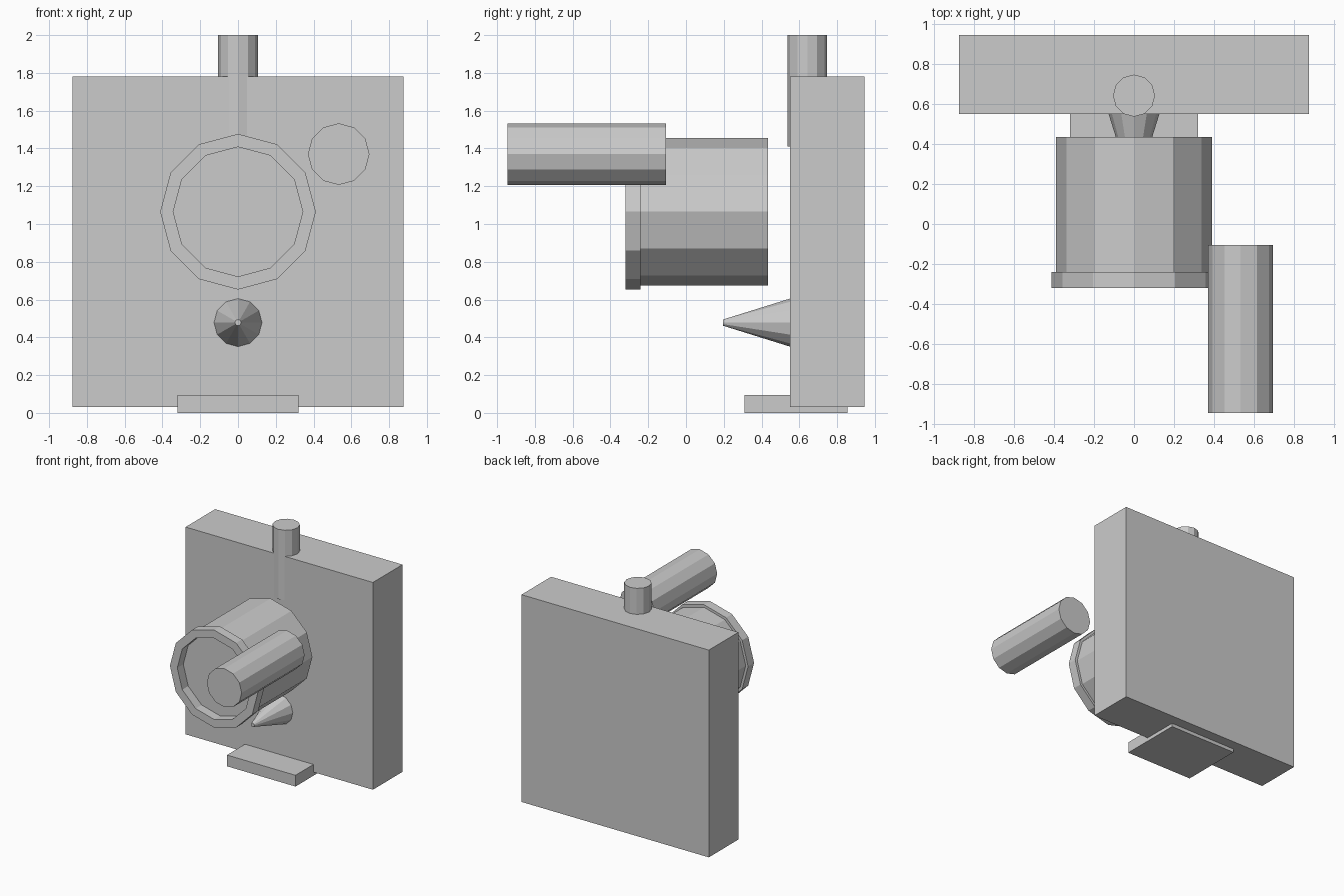
import bpy, math
from mathutils import Matrix

if "Cube" in bpy.data.objects:
    bpy.data.objects.remove(bpy.data.objects["Cube"])

# single plain colour
grey = bpy.data.materials.new("plain_grey")
grey.diffuse_color = (0.6, 0.6, 0.6, 1)
grey.use_nodes = True
grey.node_tree.nodes["Principled BSDF"].inputs["Base Color"].default_value = grey.diffuse_color


def finish(name):
    ob = bpy.context.object
    ob.name = name
    ob.data.materials.clear()
    ob.data.materials.append(grey)
    return ob


def box(name, lo, hi):
    bpy.ops.mesh.primitive_cube_add(size=1)
    ob = finish(name)
    size = [b - a for a, b in zip(lo, hi)]
    mid = [(a + b) / 2 for a, b in zip(lo, hi)]
    ob.data.transform(Matrix.Translation(mid) @ Matrix.Diagonal((*size, 1)))
    return ob


def rod(name, x, z, y0, y1, r0, r1=None):
    """Twelve-sided rod or cone along y, from y0 (front) to y1 (back)."""
    bpy.ops.mesh.primitive_cone_add(vertices=12, radius1=r1 or r0, radius2=r0, depth=y1 - y0)
    ob = finish(name)
    ob.data.transform(Matrix.Translation((x, (y0 + y1) / 2, z)) @ Matrix.Rotation(math.pi / 2, 4, 'X'))
    return ob


def ring(name, z, y0, y1, r_out, r_in, n=12):
    """Square-section ring around the y axis."""
    section = [(r_out, y0), (r_out, y1), (r_in, y1), (r_in, y0)]
    verts = [(r * math.sin(2 * math.pi * i / n), y, z + r * math.cos(2 * math.pi * i / n))
             for i in range(n) for r, y in section]
    faces = [(4 * i + k, 4 * i + (k + 1) % 4, 4 * ((i + 1) % n) + (k + 1) % 4, 4 * ((i + 1) % n) + k)
             for i in range(n) for k in range(4)]
    me = bpy.data.meshes.new(name)
    me.from_pydata(verts, [], faces)
    ob = bpy.data.objects.new(name, me)
    bpy.context.collection.objects.link(ob)
    me.materials.append(grey)
    return ob


# flat body slab and foot plate
box("body", (-0.875, 0.55, 0.03), (0.875, 0.945, 1.78))
box("foot_plate", (-0.32, 0.31, 0), (0.32, 0.855, 0.095))

# barrel with a raised front rim
rod("barrel", 0, 1.065, -0.24, 0.435, 0.39)
ring("barrel_rim", 1.065, -0.32, -0.24, 0.412, 0.343)

# side tube and small cone
rod("side_tube", 0.533, 1.37, -0.945, -0.105, 0.163)
rod("cone", 0, 0.478, 0.195, 0.55, 0.016, 0.127)

# upright post on top
bpy.ops.mesh.primitive_cylinder_add(vertices=12, radius=0.105, depth=0.59, location=(0, 0.642, 1.705))
finish("top_post")
